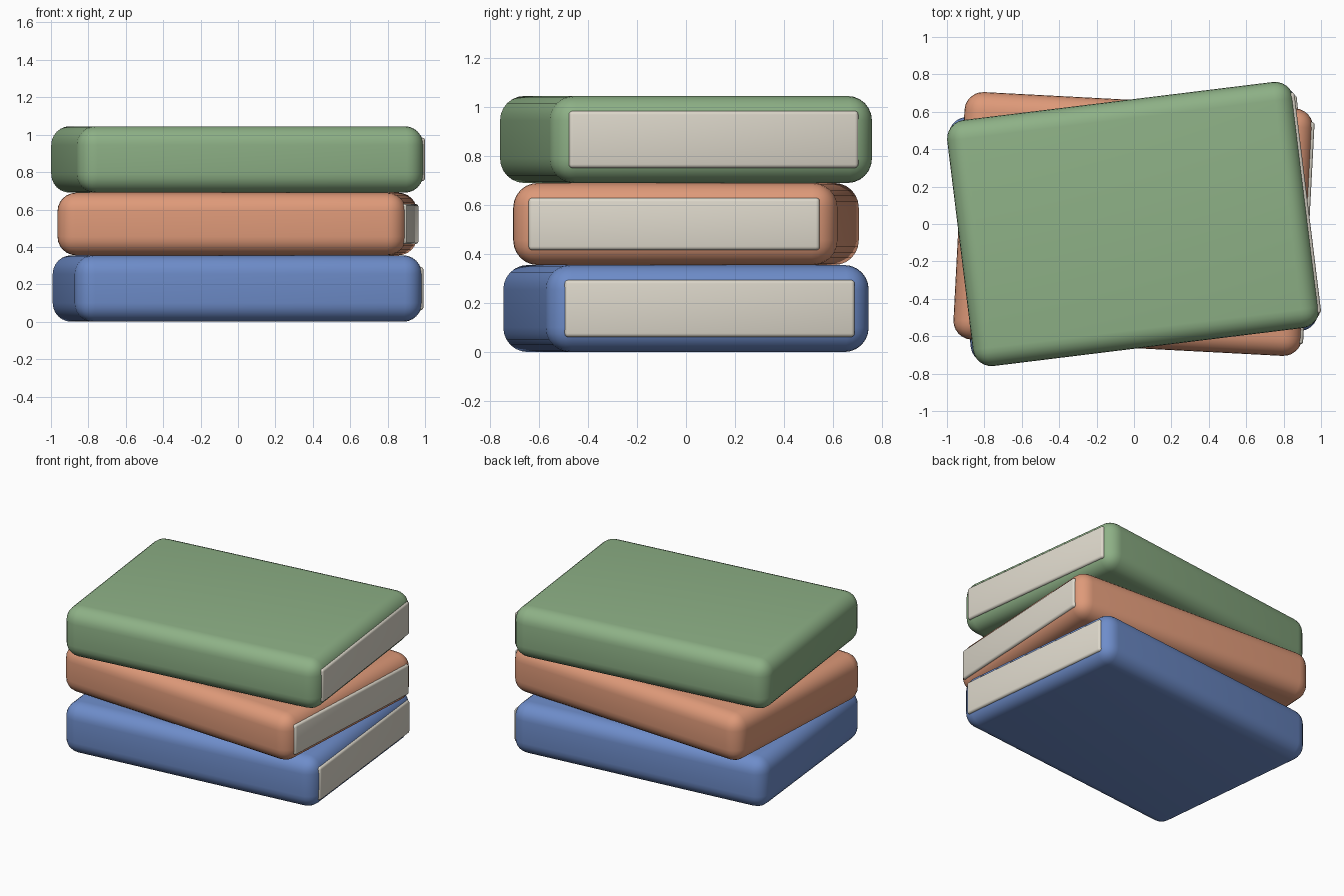
import bpy
from math import radians, sin, cos

if "Cube" in bpy.data.objects:
    bpy.data.objects.remove(bpy.data.objects["Cube"])


def material(name, rgb):
    mat = bpy.data.materials.new(name)
    mat.diffuse_color = (*rgb, 1)
    mat.use_nodes = True
    mat.node_tree.nodes["Principled BSDF"].inputs["Base Color"].default_value = mat.diffuse_color
    return mat


def rounded_box(name, size, centre, angle, radius, segments, mat):
    bpy.ops.mesh.primitive_cube_add(size=1, location=centre, rotation=(0, 0, angle))
    ob = bpy.context.object
    ob.name = name
    ob.scale = size
    bpy.ops.object.transform_apply(location=False, rotation=False, scale=True)
    bevel = ob.modifiers.new("rounding", 'BEVEL')
    bevel.width = radius
    bevel.segments = segments
    bevel.limit_method = 'NONE'
    bpy.ops.object.modifier_apply(modifier=bevel.name)
    bpy.ops.object.shade_smooth_by_angle(angle=radians(35))
    ob.data.materials.append(mat)
    return ob


paper = material("paper", (0.73, 0.69, 0.60))
LENGTH, DEPTH, SHIFT = 1.866, 1.325, -0.004
PAGE_END, PAGE_THICK = 0.94, 0.3

# name, height, turn in degrees, cover colour; stacked from the ground up
books = [
    ("bottom_book", 0.355, 6, (0.155, 0.265, 0.59)),
    ("middle_book", 0.335, -3, (0.73, 0.32, 0.19)),
    ("top_book", 0.355, 7, (0.27, 0.44, 0.24)),
]

z = 0
for name, height, turn, colour in books:
    a = radians(turn)
    mid = z + height / 2
    # soft rounded cover
    rounded_box(name + "_cover", (LENGTH, DEPTH, height), (SHIFT, 0, mid),
                a, 0.1, 6, material(name + "_cover", colour))
    # page block, standing slightly proud of the right end
    px = PAGE_END - PAGE_THICK / 2
    rounded_box(name + "_pages", (PAGE_THICK, 1.19, height - 0.122),
                (SHIFT + px * cos(a), px * sin(a), mid), a, 0.015, 3, paper)
    z += height
